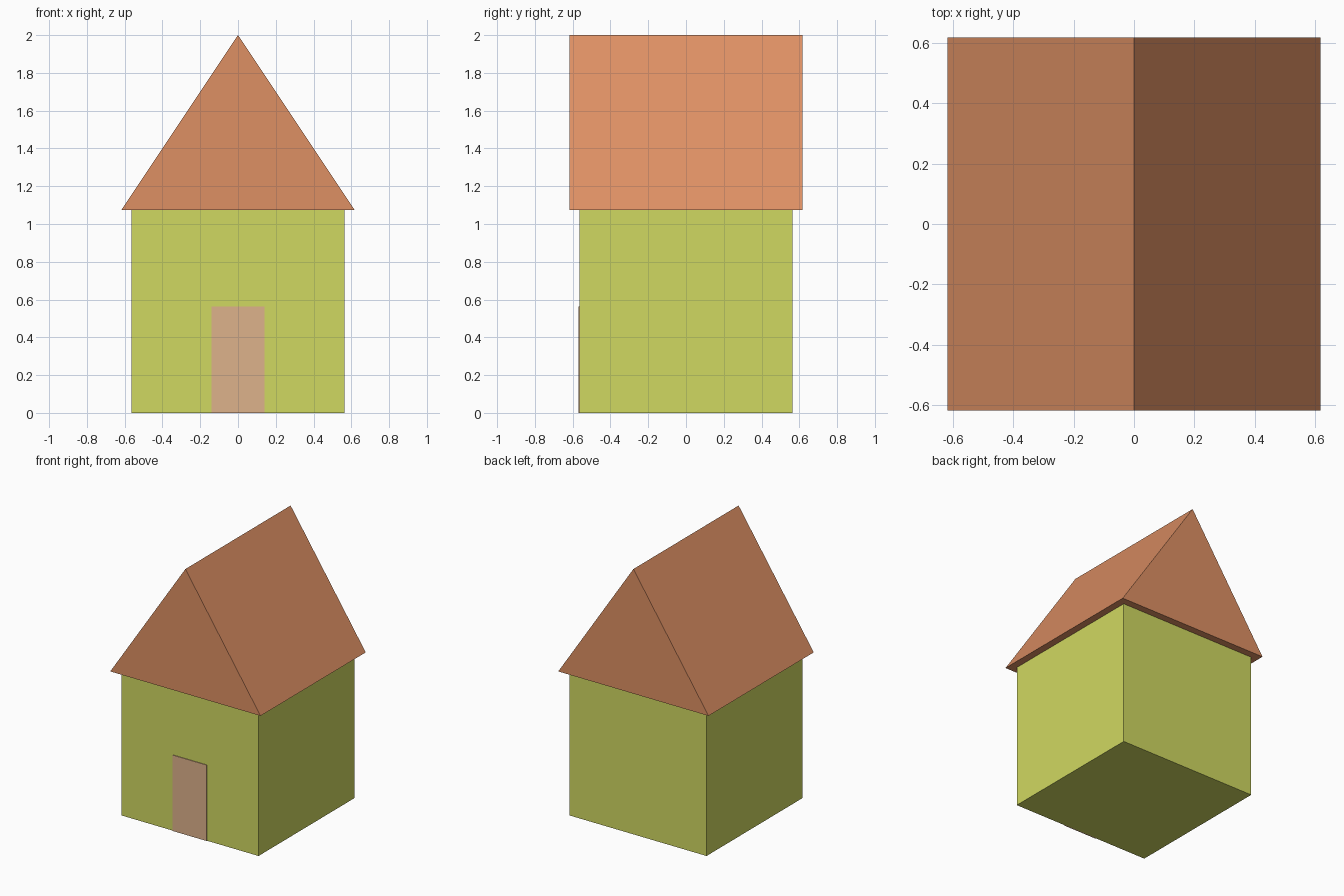
import bpy

if "Cube" in bpy.data.objects:
    bpy.data.objects.remove(bpy.data.objects["Cube"])

BODY, ROOF, EAVE, TOP = 0.563, 0.617, 1.075, 2.0


def material(name, color):
    mat = bpy.data.materials.new(name)
    mat.diffuse_color = (*color, 1)
    mat.use_nodes = True
    mat.node_tree.nodes["Principled BSDF"].inputs["Base Color"].default_value = mat.diffuse_color
    return mat


def prism(name, profile, y0, y1, mat):
    """Extrude an XZ profile (counter-clockwise from the front) from y0 to y1."""
    n = len(profile)
    verts = [(x, y, z) for y in (y0, y1) for x, z in profile]
    faces = [tuple(range(n)), tuple(reversed(range(n, 2 * n)))]
    for i in range(n):
        j = (i + 1) % n
        faces.append((j, i, i + n, j + n))
    mesh = bpy.data.meshes.new(name)
    mesh.from_pydata(verts, [], faces)
    mesh.materials.append(mat)
    obj = bpy.data.objects.new(name, mesh)
    bpy.context.collection.objects.link(obj)
    return obj


def rectangle(half_width, height):
    return [(-half_width, 0), (half_width, 0), (half_width, height), (-half_width, height)]


# Walls
prism("walls", rectangle(BODY, EAVE), -BODY, BODY,
      material("lime_walls", (0.63, 0.69, 0.12)))

# Gabled roof with a flat underside
prism("roof", [(-ROOF, EAVE), (ROOF, EAVE), (0, TOP)], -ROOF, ROOF,
      material("terracotta", (0.73, 0.28, 0.127)))

# Thin door panel on the front wall
prism("door", rectangle(0.14, 0.563), -BODY - 0.005, -BODY + 0.005,
      material("door_tan", (0.73, 0.445, 0.26)))
